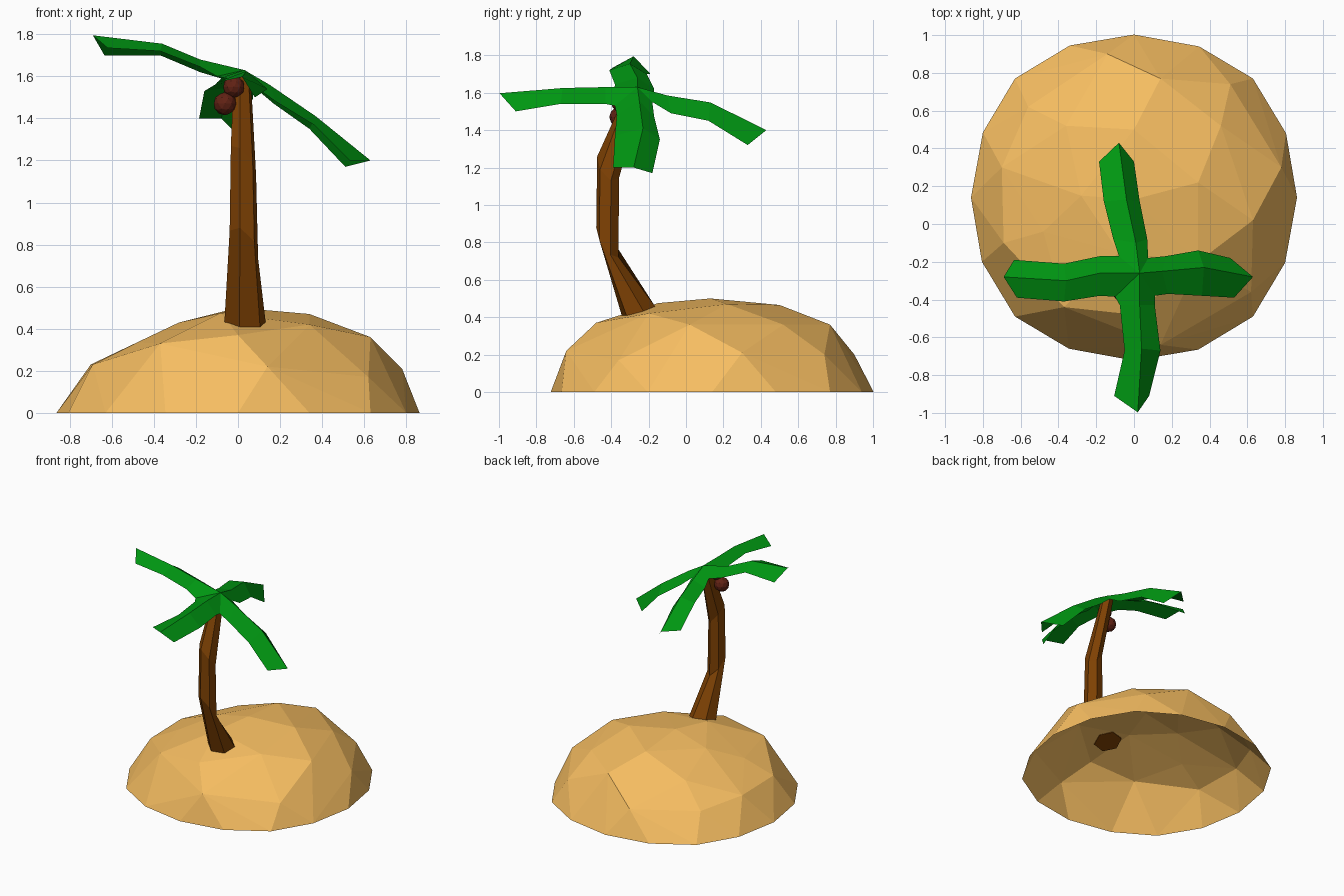
import bpy, bmesh, math
from mathutils import Vector

if "Cube" in bpy.data.objects:
    bpy.data.objects.remove(bpy.data.objects["Cube"])


def material(name, rgb):
    m = bpy.data.materials.new(name)
    m.diffuse_color = (*rgb, 1)
    m.use_nodes = True
    m.node_tree.nodes["Principled BSDF"].inputs["Base Color"].default_value = m.diffuse_color
    return m


SAND = material("sand", (0.92, 0.51, 0.12))
BARK = material("bark", (0.21, 0.053, 0.001))
LEAF = material("leaf", (0.0, 0.31, 0.006))
NUT = material("nut", (0.12, 0.016, 0.007))


def finish(bm, name, mat):
    me = bpy.data.meshes.new(name)
    bm.to_mesh(me)
    bm.free()
    me.materials.append(mat)
    ob = bpy.data.objects.new(name, me)
    bpy.context.collection.objects.link(ob)
    return ob


# Island: faceted dome on a 16-sided rim, open underneath
bm = bmesh.new()
quarter = [(.863, 0), (.805, .34), (.63, .63), (.345, .80)]
for x, y in quarter:
    for px, py in ((x, y), (-y, x), (-x, -y), (y, -x)):
        bm.verts.new((px, .14 + py, 0))
dome = [
    (.14, -.64, .22), (.62, -.36, .17), (.78, .3, .21), (.51, .74, .2),
    (-.14, .9, .2), (-.56, .62, .19), (-.7, .3, .23), (-.69, -.1, .23), (-.5, -.43, .17),
    (.63, .02, .36), (0, -.48, .37), (-.37, -.44, .33), (.46, .52, .36),
    (.14, .77, .36), (-.36, .52, .34), (-.48, -.04, .335),
    (.34, .22, .47), (.34, -.2, .42), (0, .5, .465), (-.28, .15, .43),
    (0, .13, .5), (-.08, -.15, .475)]
for p in dome:
    bm.verts.new(p)
bmesh.ops.convex_hull(bm, input=bm.verts[:])
base = [f for f in bm.faces if all(v.co.z < 1e-4 for v in f.verts)]
bmesh.ops.delete(bm, geom=base, context='FACES')
loose = [v for v in bm.verts if not v.link_faces]
bmesh.ops.delete(bm, geom=loose, context='VERTS')
finish(bm, "island", SAND)

# Trunk: bent six-sided tube; each ring is centre, tilted x radius, tilted y radius
rings_spec = [
    ((.033, -.25, .422), (.102, 0, 0), (0, .092, .03)),
    ((.028, -.42, .80), (.07, 0, -.05), (0, .062, -.07)),
    ((.026, -.417, 1.2), (.062, 0, -.06), (0, .06, -.045)),
    ((.02, -.275, 1.6), (.042, 0, 0), (0, .047, 0)),
]
bm = bmesh.new()
rings = []
for c, vx, vy in rings_spec:
    ring = []
    for i in range(6):
        a = math.tau * i / 6 + math.pi / 12
        ring.append(bm.verts.new(Vector(c) + Vector(vx) * math.cos(a) + Vector(vy) * math.sin(a)))
    rings.append(ring)
for r0, r1 in zip(rings, rings[1:]):
    for i in range(6):
        j = (i + 1) % 6
        bm.faces.new((r0[i], r0[j], r1[j], r1[i]))
bm.faces.new(rings[0][::-1])
bm.faces.new(rings[-1])
finish(bm, "trunk", BARK)

# Fronds: folded strips, each section is left edge, ridge, right edge
C = (.03, -.26, 1.63)
NE, NW = (.075, -.18, 1.55), (-.08, -.17, 1.59)
SW, SE = (-.10, -.385, 1.60), (.11, -.38, 1.53)
fronds = {
    "frond_right": [
        (NE, C, SE),
        ((.17, -.17, 1.47), (.15, -.25, 1.56), (.18, -.37, 1.48)),
        ((.34, -.14, 1.35), (.37, -.23, 1.41), (.36, -.38, 1.37)),
        ((.51, -.18, 1.17), (.63, -.28, 1.2), (.53, -.39, 1.2))],
    "frond_left": [
        (SW, C, NW),
        ((-.18, -.38, 1.645), (-.18, -.26, 1.68), (-.18, -.17, 1.62)),
        ((-.37, -.41, 1.72), (-.36, -.30, 1.755), (-.37, -.21, 1.70)),
        ((-.62, -.39, 1.735), (-.69, -.28, 1.795), (-.635, -.19, 1.70))],
    "frond_front": [
        (SE, C, SW),
        ((.11, -.43, 1.54), (.03, -.43, 1.63), (-.075, -.43, 1.595)),
        ((.14, -.67, 1.54), (.04, -.66, 1.625), (-.05, -.67, 1.59)),
        ((.08, -.91, 1.5), (.02, -.997, 1.597), (-.105, -.91, 1.57))],
    "frond_back": [
        (NW, C, NE),
        ((-.11, -.08, 1.56), (.01, -.1, 1.585), (.07, -.08, 1.49)),
        ((-.16, .12, 1.53), (-.04, .13, 1.548), (.03, .12, 1.45)),
        ((-.185, .33, 1.40), (-.08, .43, 1.4), (.0, .33, 1.32))],
}
for name, sections in fronds.items():
    bm = bmesh.new()
    rows = [[bm.verts.new(p) for p in sec] for sec in sections]
    for a, b in zip(rows, rows[1:]):
        for k in range(2):
            bm.faces.new((a[k], a[k + 1], b[k + 1], b[k]))
    finish(bm, name, LEAF)

# Coconuts under the crown
for n, (pos, r) in enumerate([((-.02, -.35, 1.55), .052), ((-.062, -.355, 1.47), .055)]):
    bm = bmesh.new()
    bmesh.ops.create_icosphere(bm, subdivisions=2, radius=r)
    bmesh.ops.translate(bm, verts=bm.verts, vec=pos)
    finish(bm, f"coconut_{n + 1}", NUT)
